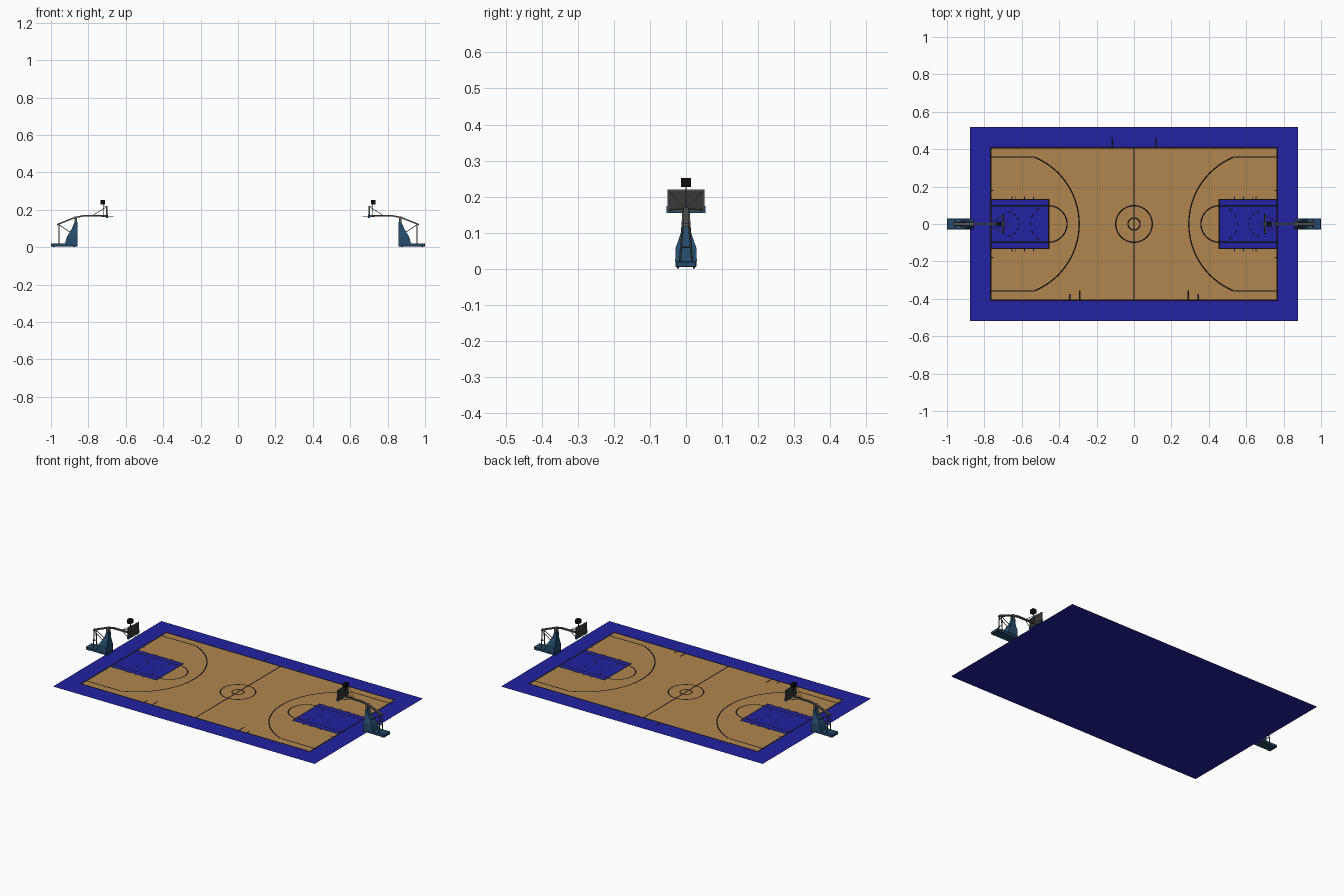
import bpy, bmesh, math
from mathutils import Vector, Matrix

if "Cube" in bpy.data.objects:
    bpy.data.objects.remove(bpy.data.objects["Cube"])


def material(name, rgb):
    m = bpy.data.materials.new(name)
    m.diffuse_color = (*rgb, 1)
    m.use_nodes = True
    m.node_tree.nodes["Principled BSDF"].inputs["Base Color"].default_value = m.diffuse_color
    return m


BLUE = material("court blue", (0.016, 0.016, 0.36))
WOOD = material("wood floor", (0.44, 0.24, 0.08))
BLACK = material("line black", (0.004, 0.004, 0.004))
PAD = material("pad blue", (0.018, 0.07, 0.15))
STEEL = material("dark steel", (0.09, 0.095, 0.09))
LIGHT = material("light steel", (0.24, 0.23, 0.18))
GLASS = material("smoked board", (0.04, 0.04, 0.04))

FT = 0.01628             # one foot in model units
HX, HY = 47 * FT, 25 * FT
RIM_X = -HX + 5.25 * FT


def finish(bm, name, mat, both=False, smooth=False):
    """Write the mesh; both=True adds the copy at the other end of the court."""
    if both:
        bmesh.ops.recalc_face_normals(bm, faces=bm.faces)
        dup = bmesh.ops.duplicate(bm, geom=bm.verts[:] + bm.edges[:] + bm.faces[:])
        verts = [g for g in dup["geom"] if isinstance(g, bmesh.types.BMVert)]
        bmesh.ops.rotate(bm, verts=verts, cent=(0, 0, 0), matrix=Matrix.Rotation(math.pi, 3, 'Z'))
    me = bpy.data.meshes.new(name)
    bm.to_mesh(me)
    bm.free()
    me.materials.append(mat)
    ob = bpy.data.objects.new(name, me)
    bpy.context.collection.objects.link(ob)
    if smooth:
        bpy.context.view_layer.objects.active = ob
        ob.select_set(True)
        bpy.ops.object.shade_smooth_by_angle(angle=math.radians(40))
        ob.select_set(False)
    return ob


def rect(bm, x0, x1, y0, y1, z):
    bm.faces.new([bm.verts.new(p) for p in ((x0, y0, z), (x1, y0, z), (x1, y1, z), (x0, y1, z))])


def strip(bm, pts, w=0.006, z=0.003):
    """Flat painted line of width w along 2D points."""
    pts = [Vector(p) for p in pts]
    rows = []
    for i, p in enumerate(pts):
        d = (pts[min(i + 1, len(pts) - 1)] - pts[max(i - 1, 0)]).normalized()
        n = Vector((d.y, -d.x)) * w / 2
        rows.append((bm.verts.new((*(p + n), z)), bm.verts.new((*(p - n), z))))
    for a, b in zip(rows, rows[1:]):
        bm.faces.new((a[0], b[0], b[1], a[1]))


def arc(cx, r, a0, a1, n=32, s=1):
    return [(s * (cx + r * math.cos(a0 + (a1 - a0) * i / n)), r * math.sin(a0 + (a1 - a0) * i / n))
            for i in range(n + 1)]


def box(bm, x0, x1, y0, y1, z0, z1):
    m = Matrix.Translation(((x0 + x1) / 2, (y0 + y1) / 2, (z0 + z1) / 2))
    bmesh.ops.create_cube(bm, size=1, matrix=m @ Matrix.Diagonal((x1 - x0, y1 - y0, z1 - z0, 1)))


def tube(bm, a, b, r=0.0022, n=8):
    a, b = Vector(a), Vector(b)
    q = (b - a).to_track_quat('Z', 'Y').to_matrix().to_4x4()
    bmesh.ops.create_cone(bm, cap_ends=True, segments=n, radius1=r, radius2=r,
                          depth=(b - a).length, matrix=Matrix.Translation((a + b) / 2) @ q)


def loft(bm, rings):
    rows = [[bm.verts.new(p) for p in r] for r in rings]
    n = len(rows[0])
    for a, b in zip(rows, rows[1:]):
        for i in range(n):
            bm.faces.new((a[i], a[(i + 1) % n], b[(i + 1) % n], b[i]))
    bm.faces.new(rows[0][::-1])
    bm.faces.new(rows[-1])


# Court surfaces
bm = bmesh.new()
rect(bm, -0.876, 0.876, -0.518, 0.518, 0)
finish(bm, "court_surround", BLUE)
bm = bmesh.new()
rect(bm, -HX, HX, -HY, HY, 0.001)
finish(bm, "wood_floor", WOOD)
bm = bmesh.new()
for s in (-1, 1):
    x = sorted((s * HX, s * (HX - 19 * FT)))
    rect(bm, x[0], x[1], -8 * FT, 8 * FT, 0.002)
finish(bm, "key_paint", BLUE)

# Painted lines
bm = bmesh.new()
for s in (-1, 1):
    strip(bm, [(-HX - 0.004, s * HY), (HX + 0.004, s * HY)], 0.009)
    strip(bm, [(s * HX, -HY), (s * HX, HY)], 0.009)
strip(bm, [(0, -HY), (0, HY)], 0.007)
for r in (6 * FT, 2 * FT):
    strip(bm, arc(0, r, 0, 2 * math.pi, 48), 0.007)
finish(bm, "boundary_and_centre_lines", BLACK)

bm = bmesh.new()
KEY = HX - 19 * FT
R3 = 23.75 * FT
a3 = math.asin(22 * FT / R3)
for s in (-1, 1):
    # three point line; x is mirrored by -s because RIM_X is negative
    strip(bm, arc(RIM_X, R3, -a3, a3, 48, -s)[::-s], 0.007)
    for t in (-1, 1):
        strip(bm, [(s * HX, t * 22 * FT), (s * (HX - 14 * FT), t * 22 * FT)], 0.007)
        strip(bm, [(s * HX, t * 8 * FT), (s * KEY, t * 8 * FT)])
        strip(bm, [(s * HX, t * 6 * FT), (s * KEY, t * 6 * FT)])
        strip(bm, [(s * HX, t * 0.18), (s * (HX - 0.014), t * 0.18)])
        for d in (7, 8, 11, 14):
            x = s * (HX - d * FT)
            strip(bm, [(x, t * 8 * FT), (x, t * 0.146)], 0.005)
    strip(bm, [(s * KEY, -8.2 * FT), (s * KEY, 8.2 * FT)], 0.007)
    # free throw circle: solid outer half, dashed inner half
    strip(bm, arc(-KEY, 6 * FT, -math.pi / 2, math.pi / 2, 32, -s)[::-s], 0.007)
    for k in range(7):
        a = math.pi / 2 + math.pi * (k + 0.25) / 7
        strip(bm, arc(-KEY, 6 * FT, a, a + math.pi / 14, 4, -s), 0.006)
        a = -math.pi / 2 + math.pi * (k + 0.25) / 7
        strip(bm, arc(RIM_X, 4 * FT, a, a + math.pi / 14, 4, -s), 0.006)
    # sideline marks
    strip(bm, [(s * 0.116, HY), (s * 0.116, 0.46)])
    strip(bm, [(s * 0.29, -HY), (s * 0.29, -0.355)], 0.007)
    strip(bm, [(s * 0.343, -HY), (s * 0.343, -0.375)], 0.007)
for f in bm.faces:
    f.normal_update()
    if f.normal.z < 0:
        f.normal_flip()
finish(bm, "zone_lines", BLACK)

# Hoop stands: wheeled base
bm = bmesh.new()
box(bm, -1.0, -0.857, -0.029, 0.029, 0.004, 0.021)
bmesh.ops.bevel(bm, geom=bm.edges[:], offset=0.002, segments=1, affect='EDGES')
finish(bm, "stand_base", PAD, True)
bm = bmesh.new()
for x in (-0.985, -0.875):
    for y in (-0.022, 0.022):
        tube(bm, (x, y - 0.003, 0.006), (x, y + 0.003, 0.006), 0.005, 12)
finish(bm, "base_wheels", BLACK, True)

# Padded tower, tapering upwards
bm = bmesh.new()
loft(bm, [[(xb, -w, z), (-0.859, -w, z), (-0.859, w, z), (xb, w, z)] for z, xb, w in
          ((0.02, -0.925, 0.03), (0.057, -0.914, 0.029), (0.1, -0.888, 0.014), (0.134, -0.874, 0.012))])
finish(bm, "tower_pad", PAD, True)

# Rear posts, strut and pivot plates
bm = bmesh.new()
for t in (-1, 1):
    tube(bm, (-0.957, t * 0.017, 0.02), (-0.957, t * 0.008, 0.125), 0.003)
    tube(bm, (-0.953, t * 0.008, 0.117), (-0.885, t * 0.012, 0.072), 0.002)
    box(bm, -0.875, -0.861, t * 0.009 - 0.0015, t * 0.009 + 0.0015, 0.125, 0.163)
tube(bm, (-0.957, -0.012, 0.123), (-0.957, 0.012, 0.123), 0.0035)
tube(bm, (-0.957, -0.014, 0.06), (-0.957, 0.014, 0.06), 0.002)
finish(bm, "rear_posts", STEEL, True, True)

# Bent main arm
bm = bmesh.new()
path = [(-0.967, 0.121, 0.008), (-0.872, 0.159, 0.007), (-0.83, 0.167, 0.006), (-0.705, 0.167, 0.005)]
loft(bm, [[(x, -w, z - 0.004), (x, w, z - 0.004), (x, w, z + 0.004), (x, -w, z + 0.004)] for x, z, w in path])
finish(bm, "main_arm", STEEL, True)

# Backboard braces
bm = bmesh.new()
for t in (-1, 1):
    tube(bm, (-0.778, t * 0.003, 0.169), (-0.706, t * 0.046, 0.214), 0.0016)
    tube(bm, (-0.775, t * 0.003, 0.167), (-0.706, t * 0.046, 0.163), 0.0016)
finish(bm, "board_braces", LIGHT, True, True)

# Backboard, frame and corner padding
bm = bmesh.new()
box(bm, -0.7025, -0.6985, -0.05, 0.05, 0.159, 0.218)
finish(bm, "backboard", GLASS, True)
bm = bmesh.new()
for t in (-1, 1):
    box(bm, -0.705, -0.698, t * 0.05 - 0.002, t * 0.05 + 0.002, 0.157, 0.22)
for z in (0.159, 0.218):
    box(bm, -0.705, -0.698, -0.048, 0.048, z - 0.002, z + 0.002)
finish(bm, "board_frame", STEEL, True)
bm = bmesh.new()
box(bm, -0.707, -0.696, -0.054, 0.054, 0.155, 0.16)
for t in (-1, 1):
    box(bm, -0.707, -0.696, t * 0.052 - 0.002, t * 0.052 + 0.002, 0.156, 0.174)
finish(bm, "board_padding", PAD, True)

# Shot clock on its post
bm = bmesh.new()
box(bm, -0.734, -0.71, -0.0135, 0.0135, 0.227, 0.251)
finish(bm, "shot_clock", BLACK, True)
bm = bmesh.new()
tube(bm, (-0.72, 0, 0.168), (-0.72, 0, 0.228), 0.002)
tube(bm, (-0.722, 0, 0.216), (-0.703, 0, 0.216), 0.0018)
finish(bm, "clock_post", STEEL, True, True)

# Rim ring and bracket
bm = bmesh.new()
loop = []
for i in range(24):
    a = 2 * math.pi * i / 24
    loop.append([bm.verts.new((RIM_X + (0.0125 + 0.0013 * math.cos(b)) * math.cos(a),
                               (0.0125 + 0.0013 * math.cos(b)) * math.sin(a), 0.163 + 0.0013 * math.sin(b)))
                 for b in (k * math.pi / 3 for k in range(6))])
for i in range(24):
    p, q = loop[i], loop[(i + 1) % 24]
    for k in range(6):
        bm.faces.new((p[k], q[k], q[(k + 1) % 6], p[(k + 1) % 6]))
box(bm, -0.699, RIM_X - 0.0115, -0.005, 0.005, 0.158, 0.1645)
finish(bm, "rim", LIGHT, True, True)
